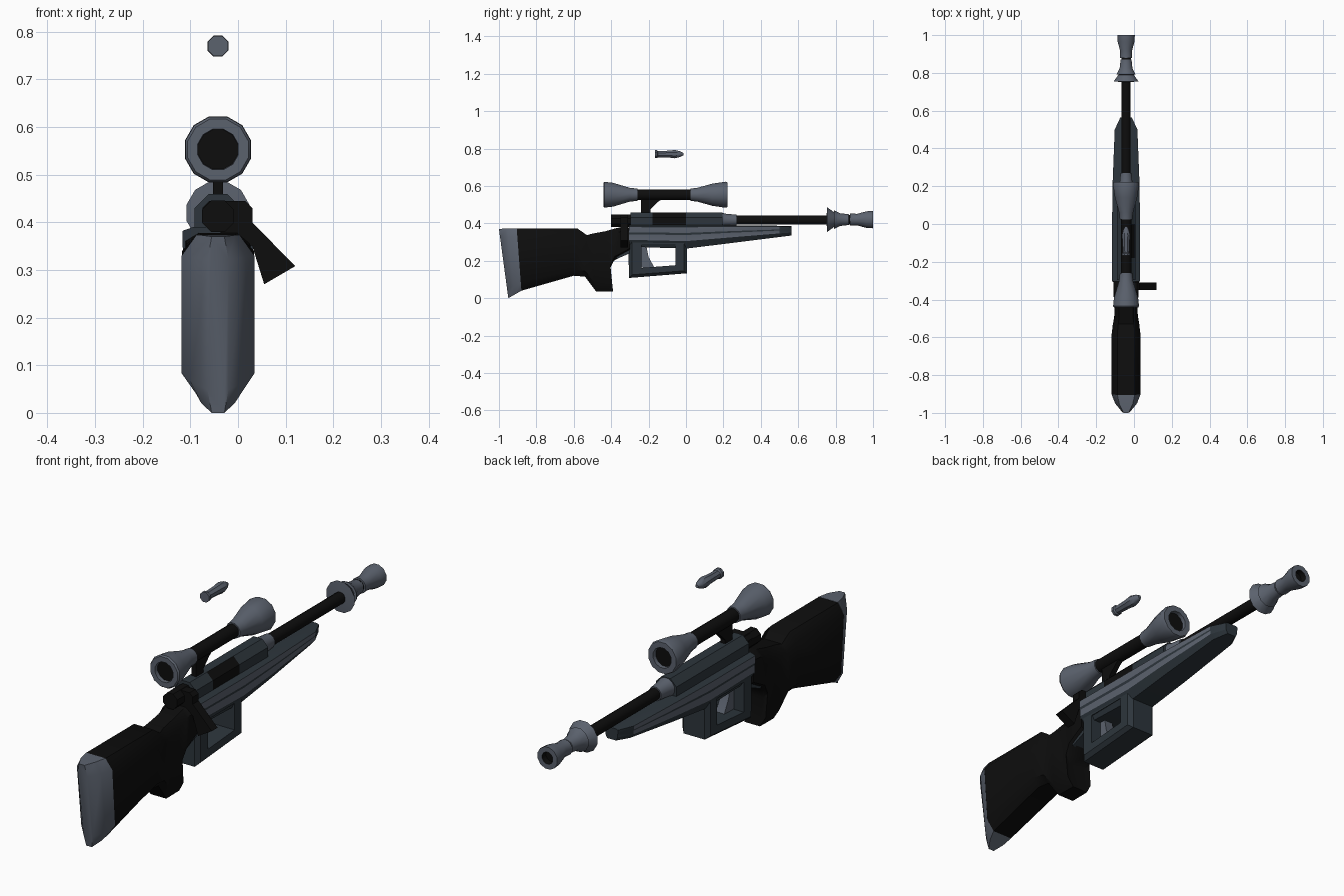
import bpy, bmesh, math

if "Cube" in bpy.data.objects:
    bpy.data.objects.remove(bpy.data.objects["Cube"])

CX = -0.042  # centre line of the whole body


def material(name, rgb):
    m = bpy.data.materials.new(name)
    m.diffuse_color = (*rgb, 1)
    m.use_nodes = True
    m.node_tree.nodes["Principled BSDF"].inputs["Base Color"].default_value = m.diffuse_color
    return m


GREY = material("steel grey", (0.105, 0.122, 0.155))
BLACK = material("matt black", (0.004, 0.004, 0.004))
SLATE = material("dark slate", (0.026, 0.036, 0.045))


def finish(name, bm, mats, angle=40):
    bmesh.ops.recalc_face_normals(bm, faces=bm.faces)
    mesh = bpy.data.meshes.new(name)
    bm.to_mesh(mesh)
    bm.free()
    for m in mats:
        mesh.materials.append(m)
    ob = bpy.data.objects.new(name, mesh)
    bpy.context.collection.objects.link(ob)
    bpy.ops.object.select_all(action='DESELECT')
    ob.select_set(True)
    bpy.context.view_layer.objects.active = ob
    bpy.ops.object.shade_smooth_by_angle(angle=math.radians(angle))
    return ob


def skin(rings, caps=(True, True)):
    """Join closed rings of points into a tube; returns bmesh and its bands of faces."""
    bm = bmesh.new()
    vs = [[bm.verts.new(p) for p in r] for r in rings]
    n = len(vs[0])
    bands = [[bm.faces.new((a[i], a[(i + 1) % n], b[(i + 1) % n], b[i])) for i in range(n)]
             for a, b in zip(vs, vs[1:])]
    if caps[0]:
        bm.faces.new(vs[0])
    if caps[1]:
        bm.faces.new(vs[-1])
    return bm, bands


def lathe(name, z, profile, mats, sides=12, rule=None):
    """Turned part along y from (y, radius) pairs; rule picks a material per face."""
    rings = []
    for y, r in profile:
        angs = [2 * math.pi * (i + 0.5) / sides for i in range(sides)]
        rings.append([(CX + r * math.cos(a), y, z + r * math.sin(a)) for a in angs])
    bm, _ = skin(rings)
    bm.normal_update()
    if rule:
        for f in bm.faces:
            f.material_index = rule(f.calc_center_median())
    return finish(name, bm, mats)


def octa(yt, zt, yb, zb, hw, inset=0.6, ch=0.13):
    """Slanted chamfered section between a top point and a bottom point."""
    half = [(inset * hw, 0), (hw, ch), (hw, 1 - ch), (inset * hw, 1)]
    pts = half + [(-x, t) for x, t in reversed(half)]
    return [(CX + x, yt + (yb - yt) * t, zt + (zb - zt) * t) for x, t in pts]


def extrude(name, pts, x0, x1, mat, bevel=0.0):
    """Side profile of (y, z) points given thickness in x."""
    bm, _ = skin([[(x, y, z) for y, z in pts] for x in (x0, x1)])
    if bevel:
        bmesh.ops.bevel(bm, geom=bm.edges[:], offset=bevel, segments=1, affect='EDGES')
    return finish(name, bm, [mat], 30)


# Shoulder stock running into the pistol grip
bm, _ = skin([octa(*s) for s in [
    (-0.905, 0.372, -0.88, 0.04, 0.076),
    (-0.58, 0.372, -0.60, 0.12, 0.076),
    (-0.53, 0.337, -0.54, 0.115, 0.07),
    (-0.50, 0.345, -0.48, 0.035, 0.062),
    (-0.43, 0.358, -0.39, 0.035, 0.060),
    (-0.37, 0.375, -0.41, 0.15, 0.062),
    (-0.35, 0.378, -0.385, 0.20, 0.066),
    (-0.30, 0.378, -0.30, 0.25, 0.068)]])
finish("stock", bm, [BLACK])

# Rounded butt pad
bm, _ = skin([octa(*s) for s in [
    (-0.905, 0.373, -0.88, 0.04, 0.0765),
    (-0.955, 0.373, -0.915, 0.02, 0.058),
    (-1.0, 0.37, -0.95, 0.0, 0.022)]])
finish("butt_pad", bm, [GREY], 50)

# Fore-end with two grey bands along each side
FRACTIONS = [(0.7, 0), (1, 0.07), (1, 0.33), (0.97, 0.42), (0.97, 0.68), (0.7, 1)]
rings = []
for y, top, bot, hw in [(-0.305, 0.39, 0.275, 0.075), (0.0, 0.39, 0.265, 0.074),
                        (0.22, 0.39, 0.292, 0.071), (0.5, 0.387, 0.327, 0.06),
                        (0.565, 0.385, 0.335, 0.03)]:
    half = [(hw * w, top - (top - bot) * f) for w, f in FRACTIONS]
    rings.append([(CX + x, y, z) for x, z in half + [(-x, z) for x, z in reversed(half)]])
bm, bands = skin(rings)
for band in bands[:-1]:
    for i in (1, 3, 7, 9):
        band[i].material_index = 1
finish("fore_end", bm, [SLATE, GREY], 25)

# Open frame under the receiver
outer = [(-0.308, 0.30), (-0.305, 0.108), (0.005, 0.133), (0.005, 0.30)]
inner = [(-0.238, 0.29), (-0.238, 0.162), (-0.057, 0.176), (-0.057, 0.29)]
bm, bands = skin([[(x, y, z) for y, z in p] for x, p in
                  [(CX - 0.045, outer), (CX + 0.045, outer)]], (False, False))
bm.free()
loops = [(0.05, outer), (0.066, [(-0.29, 0.30), (-0.288, 0.125), (-0.012, 0.146), (-0.012, 0.30)]),
         (0.066, inner), (-0.066, inner),
         (-0.066, [(-0.29, 0.30), (-0.288, 0.125), (-0.012, 0.146), (-0.012, 0.30)]),
         (-0.05, outer), (0.05, outer)]
bm, _ = skin([[(CX + x, y, z) for y, z in p] for x, p in loops], (False, False))
bmesh.ops.remove_doubles(bm, verts=bm.verts, dist=1e-5)
finish("trigger_frame", bm, [SLATE], 30)

extrude("trigger", [(-0.24, 0.295), (-0.215, 0.295), (-0.20, 0.22), (-0.17, 0.165), (-0.24, 0.165)],
        CX - 0.02, CX + 0.02, GREY)
extrude("grip_bridge", [(-0.39, 0.27), (-0.30, 0.30), (-0.30, 0.24), (-0.37, 0.21)],
        CX - 0.055, CX + 0.055, SLATE)

# Receiver cover with a black port on its right side
lathe("receiver_cover", 0.41, [(-0.297, 0.053), (-0.18, 0.053), (0.0, 0.053), (0.195, 0.053)],
      [SLATE, BLACK], 8,
      lambda c: int(-0.17 < c.y < -0.01 and c.x > CX + 0.02 and c.z > 0.395))
lathe("barrel_collar", 0.417, [(0.19, 0.043), (0.21, 0.036), (0.27, 0.03)], [GREY])
lathe("barrel", 0.417, [(0.26, 0.025), (0.77, 0.025)], [BLACK])

# Muzzle brake with a recessed black bore
lathe("muzzle_flange", 0.42, [(0.752, 0.03), (0.755, 0.068), (0.79, 0.042), (0.792, 0.052),
                              (0.825, 0.035), (0.87, 0.03), (0.872, 0.022)], [GREY])
lathe("muzzle_neck", 0.42, [(0.86, 0.026), (0.89, 0.026)], [BLACK])
lathe("muzzle_tip", 0.42, [(0.878, 0.034), (0.915, 0.032), (0.965, 0.046), (1.0, 0.048),
                           (1.0, 0.026), (0.975, 0.024)], [GREY, BLACK],
      rule=lambda c: int(0.97 < c.y < 0.99 and abs(c.x - CX) < 0.03 and abs(c.z - 0.42) < 0.03))

# Bolt and its handle
lathe("bolt", 0.413, [(-0.40, 0.036), (-0.29, 0.036)], [BLACK], 8)
bm, _ = skin([[(x, y, z) for x, z in [(-0.06, 0.445), (0.015, 0.445), (0.03, 0.43), (0.03, 0.40),
                                      (0.12, 0.308), (0.055, 0.27), (0.03, 0.35), (-0.03, 0.375),
                                      (-0.075, 0.40), (-0.075, 0.43)]] for y in (-0.35, -0.31)])
finish("bolt_handle", bm, [BLACK], 30)

# Scope: tube, two bells with recessed lenses, and mount
SZ = 0.553
lathe("scope_tube", SZ, [(-0.28, 0.029), (0.05, 0.029)], [BLACK])


def lens(c):
    return int(abs(c.x - CX) < 0.003 and abs(c.z - SZ) < 0.003 and not -0.4 < c.y < 0.17)


lathe("scope_rear_bell", SZ, [(-0.425, 0.043), (-0.442, 0.044), (-0.442, 0.066), (-0.435, 0.071),
                              (-0.39, 0.066), (-0.30, 0.038), (-0.26, 0.034)], [GREY, BLACK], rule=lens)
lathe("scope_front_bell", SZ, [(0.025, 0.034), (0.06, 0.038), (0.14, 0.061), (0.21, 0.072),
                               (0.222, 0.068), (0.222, 0.044), (0.205, 0.043)], [GREY, BLACK], rule=lens)
extrude("scope_mount", [(-0.24, 0.45), (-0.24, 0.535), (-0.12, 0.535), (-0.15, 0.515),
                        (-0.19, 0.475), (-0.19, 0.45)], CX - 0.011, CX + 0.011, BLACK)

# Spare cartridge floating above
lathe("cartridge", 0.77, [(-0.167, 0.023), (-0.155, 0.023), (-0.15, 0.018), (-0.09, 0.02),
                          (-0.06, 0.024), (-0.03, 0.016), (-0.014, 0.007)], [GREY], 8)
